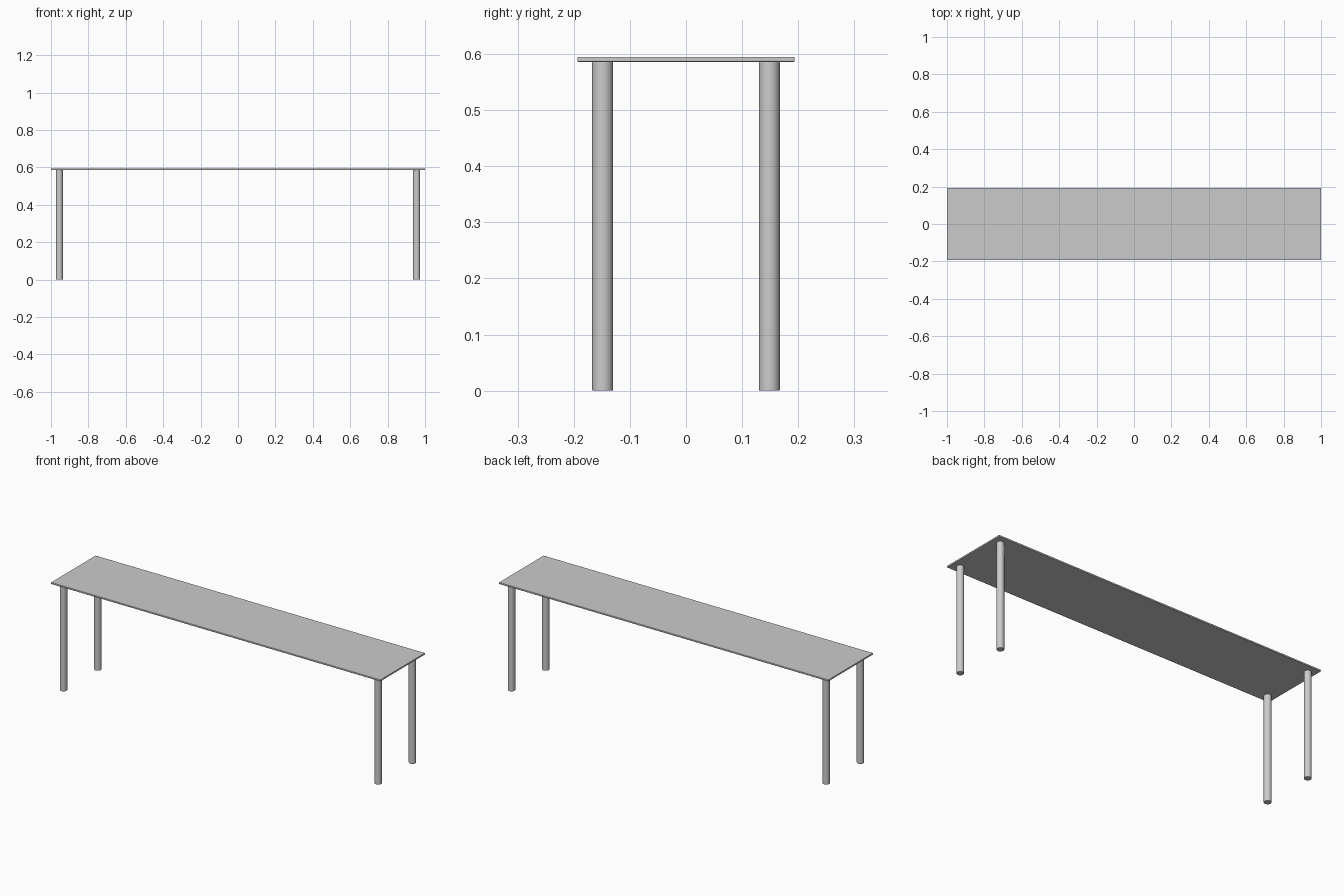
import bpy

if "Cube" in bpy.data.objects:
    bpy.data.objects.remove(bpy.data.objects["Cube"])

HALF_X, HALF_Y = 1.0, 0.1935
TOP_Z, UNDER_Z = 0.595, 0.586
LEG_R, LEG_X, LEG_Y = 0.0187, 0.955, 0.1485


def finish(obj, name, bevel):
    """Name the part, soften its edges and smooth the shading."""
    obj.name = name
    bpy.ops.object.transform_apply(location=False, rotation=False, scale=True)
    mod = obj.modifiers.new("soft_edges", 'BEVEL')
    mod.width = bevel
    mod.segments = 3
    mod.limit_method = 'ANGLE'
    bpy.ops.object.shade_smooth_by_angle()


# Thin bench top with slightly eased edges
bpy.ops.mesh.primitive_cube_add(size=2, location=(0, 0, (TOP_Z + UNDER_Z) / 2))
top = bpy.context.object
top.scale = (HALF_X, HALF_Y, (TOP_Z - UNDER_Z) / 2)
finish(top, "table_top", 0.002)

# Four round legs, one near each corner
for side, sx in (("left", -1), ("right", 1)):
    for end, sy in (("front", -1), ("back", 1)):
        bpy.ops.mesh.primitive_cylinder_add(
            vertices=48, radius=LEG_R, depth=UNDER_Z,
            location=(sx * LEG_X, sy * LEG_Y, UNDER_Z / 2))
        finish(bpy.context.object, f"{end}_{side}_leg", 0.0015)
